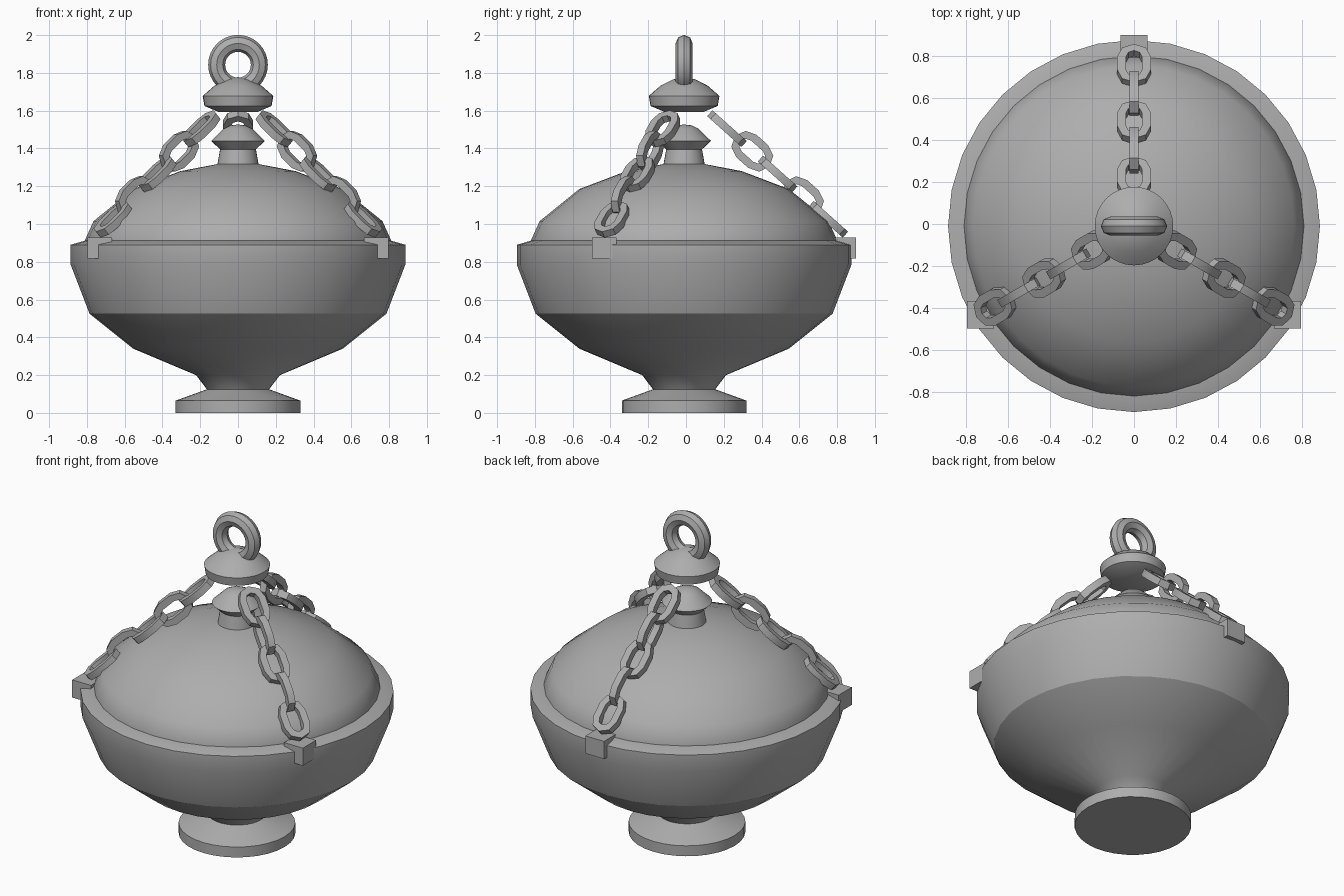
import bpy, bmesh, math
from mathutils import Vector

if "Cube" in bpy.data.objects:
    bpy.data.objects.remove(bpy.data.objects["Cube"])

YC = -0.01          # axis of the vessel
SEG = 32

metal = bpy.data.materials.new("grey_metal")
metal.diffuse_color = (0.42, 0.42, 0.42, 1)
metal.use_nodes = True
metal.node_tree.nodes["Principled BSDF"].inputs["Base Color"].default_value = metal.diffuse_color


def finish(bm, name, angle=30):
    bmesh.ops.recalc_face_normals(bm, faces=bm.faces)
    me = bpy.data.meshes.new(name)
    bm.to_mesh(me)
    bm.free()
    me.materials.append(metal)
    me.shade_smooth()
    me.set_sharp_from_angle(angle=math.radians(angle))
    ob = bpy.data.objects.new(name, me)
    bpy.context.collection.objects.link(ob)
    return ob


def lathe(name, profile):
    """Revolve (radius, z) points about the vertical axis; ends are capped."""
    bm = bmesh.new()
    rings = []
    for r, z in profile:
        rings.append([bm.verts.new((r * math.cos(2 * math.pi * i / SEG),
                                    YC + r * math.sin(2 * math.pi * i / SEG), z))
                      for i in range(SEG)])
    for a, b in zip(rings, rings[1:]):
        for i in range(SEG):
            j = (i + 1) % SEG
            bm.faces.new((a[i], a[j], b[j], b[i]))
    bm.faces.new(rings[0])
    bm.faces.new(rings[-1])
    return finish(bm, name)


def tube(bm, path, normal, section):
    """Sweep a section round a closed planar path of (point, outward) pairs."""
    rings = [[bm.verts.new(p + out * u + normal * v) for u, v in section]
             for p, out in path]
    n, m = len(rings), len(section)
    for i in range(n):
        a, b = rings[i], rings[(i + 1) % n]
        for k in range(m):
            l = (k + 1) % m
            bm.faces.new((a[k], a[l], b[l], b[k]))


# Bowl with foot and sloping rim
lathe("bowl", [(0.33, 0), (0.33, 0.065), (0.165, 0.125), (0.222, 0.2),
               (0.555, 0.34), (0.786, 0.525), (0.886, 0.785), (0.886, 0.89),
               (0.81, 0.912), (0.70, 0.912)])

# Domed lid with knob
lathe("lid", [(0.81, 0.905), (0.81, 0.915), (0.765, 1.015), (0.555, 1.185),
              (0.305, 1.28), (0.11, 1.317)])
lathe("lid_knob", [(0.11, 1.31), (0.095, 1.395), (0.142, 1.44),
                   (0.075, 1.505), (0.04, 1.522), (0.005, 1.526)])

# Cap that gathers the chains
lathe("chain_cap", [(0.10, 1.592), (0.178, 1.625), (0.187, 1.678),
                    (0.125, 1.732), (0.06, 1.765), (0.005, 1.777)])

# Hanging ring
bm = bmesh.new()
path = []
for i in range(SEG):
    t = 2 * math.pi * i / SEG
    out = Vector((math.cos(t), 0, math.sin(t)))
    path.append((Vector((0, YC, 1.843)) + out * 0.113, out))
tube(bm, path, Vector((0, 1, 0)),
     [(0.045 * math.cos(math.pi * k / 4), 0.045 * math.sin(math.pi * k / 4)) for k in range(8)])
finish(bm, "hanging_ring")

# Three chains of five links, each ending in a block on the rim
H = 0.021
SQUARE = [(-H, -H), (H, -H), (H, H), (-H, H)]
for c, deg in enumerate((90, 210, 330)):
    a = math.radians(deg)
    radial = Vector((math.cos(a), math.sin(a), 0))
    side = Vector((-math.sin(a), math.cos(a), 0))
    centre = Vector((0, YC, 0))
    top = centre + radial * 0.16 + Vector((0, 0, 1.565))
    end = centre + radial * 0.83 + Vector((0, 0, 0.965))
    along = (end - top).normalized()
    up = along.cross(side).normalized()
    bm = bmesh.new()
    for i in range(5):
        mid = top.lerp(end, (i + 0.5) / 5)
        wide, normal = (side, up) if i % 2 == 0 else (up, side)
        path = []
        for s in (1, -1):
            for k in range(5):
                t = math.pi * k / 4
                out = (wide * math.cos(t) + along * math.sin(t)) * s
                path.append((mid + along * 0.042 * s + out * 0.059, out))
        tube(bm, path, normal, SQUARE)
    finish(bm, f"chain_{c + 1}")

    bm = bmesh.new()
    bmesh.ops.create_cube(bm, size=1)
    bmesh.ops.scale(bm, vec=(0.13, 0.13, 0.11), verts=bm.verts)
    bmesh.ops.translate(bm, vec=centre + radial * 0.845 + Vector((0, 0, 0.873)), verts=bm.verts)
    finish(bm, f"rim_block_{c + 1}")
